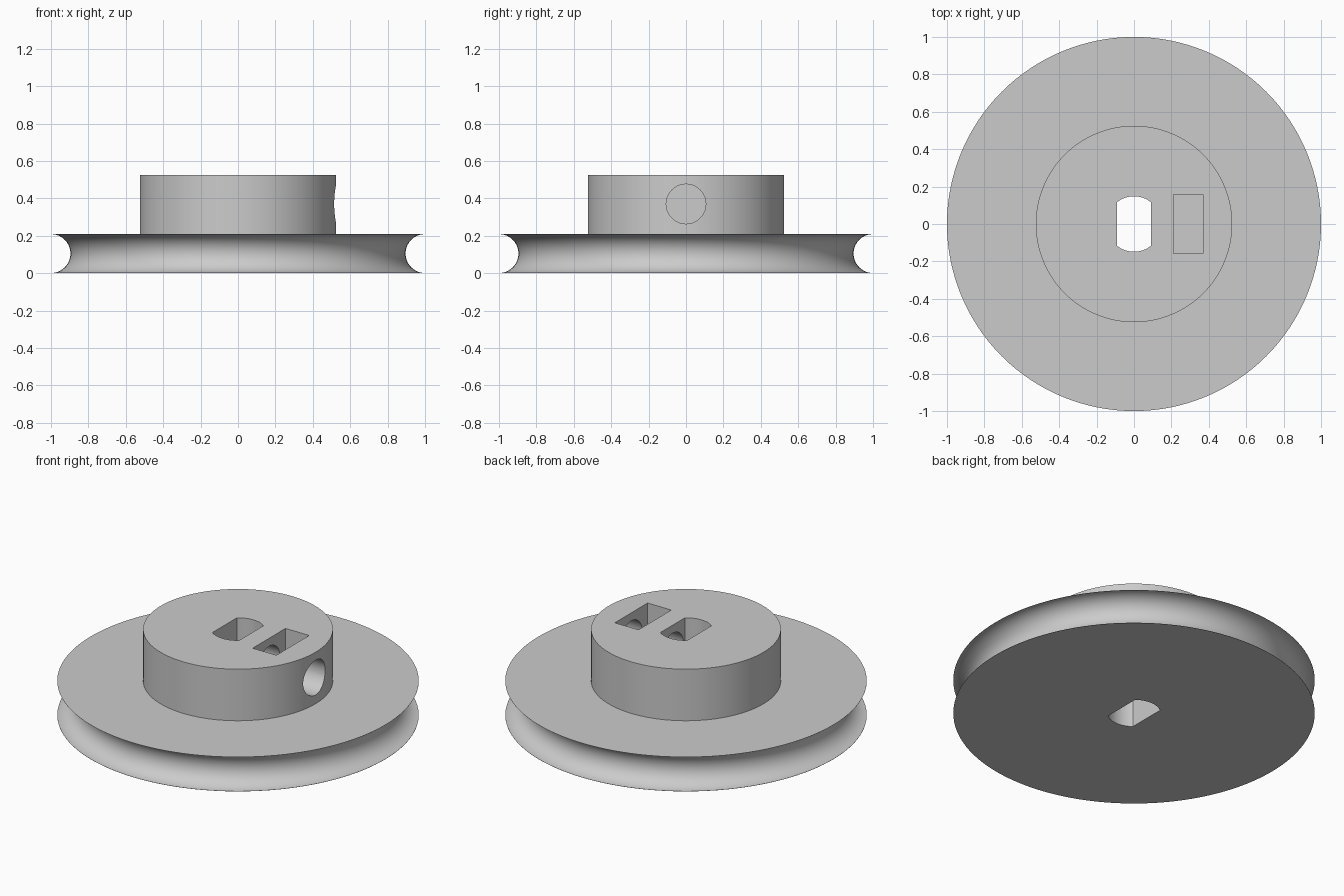
import bpy, bmesh, math
from mathutils import Vector, Matrix

cube = bpy.data.objects.get("Cube")
if cube:
    bpy.data.objects.remove(cube, do_unlink=True)

WHEEL_H = 0.21      # height of the grooved wheel
GROOVE_R = 0.104    # radius of the round cord groove
HUB_R = 0.525
HUB_TOP = 0.525
SCREW_Z = 0.37

grey = bpy.data.materials.new("plain_grey")
grey.use_nodes = True
colour = (0.6, 0.6, 0.6, 1)
grey.diffuse_color = colour
grey.node_tree.nodes["Principled BSDF"].inputs["Base Color"].default_value = colour


def make_object(name, bm):
    bmesh.ops.recalc_face_normals(bm, faces=bm.faces)
    mesh = bpy.data.meshes.new(name)
    bm.to_mesh(mesh)
    bm.free()
    mesh.materials.append(grey)
    obj = bpy.data.objects.new(name, mesh)
    bpy.context.collection.objects.link(obj)
    return obj


def revolve(name, profile, steps):
    bm = bmesh.new()
    verts = [bm.verts.new((r, 0, z)) for r, z in profile]
    edges = [bm.edges.new(pair) for pair in zip(verts, verts[1:])]
    bmesh.ops.spin(bm, geom=verts + edges, cent=(0, 0, 0), axis=(0, 0, 1),
                   angle=math.tau, steps=steps, use_merge=False)
    bmesh.ops.remove_doubles(bm, verts=bm.verts, dist=0.0001)
    return make_object(name, bm)


def prism(name, outline, z0, z1):
    bm = bmesh.new()
    face = bm.faces.new([bm.verts.new((x, y, z0)) for x, y in outline])
    top = bmesh.ops.extrude_face_region(bm, geom=[face])["geom"]
    bmesh.ops.translate(bm, vec=Vector((0, 0, z1 - z0)),
                        verts=[v for v in top if isinstance(v, bmesh.types.BMVert)])
    return make_object(name, bm)


# Pulley body: flat underside, round groove in the rim, raised hub
groove = []
for i in range(33):
    a = math.pi * i / 32
    groove.append((1 - GROOVE_R * math.sin(a), WHEEL_H / 2 - GROOVE_R * math.cos(a)))
profile = ([(0, 0), (1, 0)] + groove
           + [(1, WHEEL_H), (HUB_R, WHEEL_H), (HUB_R, HUB_TOP), (0, HUB_TOP)])
pulley = revolve("pulley_wheel_and_hub", profile, 128)

# Shaft bore with two flat sides
bore_r, flat_x = 0.148, 0.09
start = math.acos(flat_x / bore_r)
arc = [start + (math.pi - 2 * start) * i / 16 for i in range(17)]
outline = [(bore_r * math.cos(a), bore_r * math.sin(a)) for a in arc]
outline += [(-x, -y) for x, y in outline]
bore = prism("shaft_bore_cutter", outline, -0.1, 0.7)

# Rectangular nut pocket
nut = prism("nut_pocket_cutter",
            [(0.21, -0.158), (0.37, -0.158), (0.37, 0.158), (0.21, 0.158)], WHEEL_H, 0.7)

# Radial screw hole from the bore out through the hub side
bm = bmesh.new()
bmesh.ops.create_cone(bm, cap_ends=True, segments=48, radius1=0.106, radius2=0.106, depth=0.7,
                      matrix=Matrix.Translation((0.35, 0, SCREW_Z))
                      @ Matrix.Rotation(math.pi / 2, 4, 'Y'))
screw = make_object("screw_hole_cutter", bm)

# Cut the openings
bpy.ops.object.select_all(action='DESELECT')
bpy.context.view_layer.objects.active = pulley
pulley.select_set(True)
for cutter in (bore, nut, screw):
    cutter.hide_render = True
    mod = pulley.modifiers.new(cutter.name, 'BOOLEAN')
    mod.operation = 'DIFFERENCE'
    mod.solver = 'EXACT'
    mod.object = cutter
    bpy.ops.object.modifier_apply(modifier=mod.name)
    bpy.data.objects.remove(cutter, do_unlink=True)

bpy.ops.object.shade_smooth_by_angle(angle=math.radians(30))
